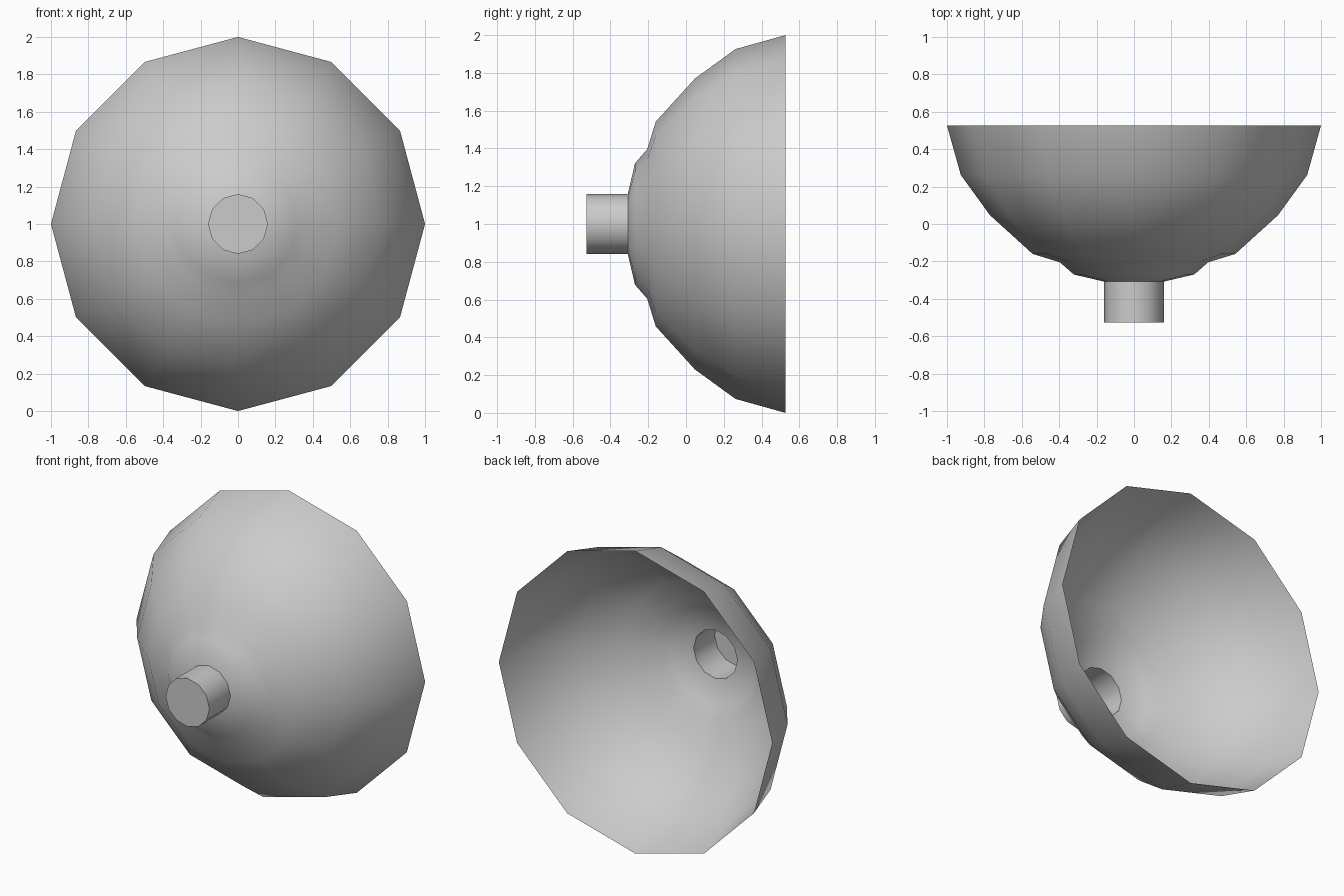
import bpy, bmesh, math

cube = bpy.data.objects.get("Cube")
if cube:
    bpy.data.objects.remove(cube, do_unlink=True)

SIDES = 12

# Plain grey paint
grey = bpy.data.materials.new("plain_grey")
grey.use_nodes = True
color = (0.6, 0.6, 0.6, 1)
grey.diffuse_color = color
grey.node_tree.nodes["Principled BSDF"].inputs["Base Color"].default_value = color


def lathe(name, profile, cap=False):
    """Turn (radius, y) points around the front-back axis through z = 1."""
    bm = bmesh.new()
    rings = []
    for r, y in profile:
        angles = [math.tau * i / SIDES for i in range(SIDES)]
        rings.append([bm.verts.new((r * math.cos(a), y, 1 + r * math.sin(a))) for a in angles])
    for a, b in zip(rings, rings[1:]):
        for i in range(SIDES):
            j = (i + 1) % SIDES
            bm.faces.new((a[i], b[i], b[j], a[j]))
    if cap:
        bm.faces.new(rings[-1])
    bmesh.ops.recalc_face_normals(bm, faces=bm.faces)
    # Make the normals point out of the bowl
    f = bm.faces[0]
    c = f.calc_center_median()
    if f.normal.x * c.x + f.normal.z * (c.z - 1) < 0:
        bmesh.ops.reverse_faces(bm, faces=bm.faces)
    mesh = bpy.data.meshes.new(name)
    bm.to_mesh(mesh)
    bm.free()
    mesh.materials.append(grey)
    obj = bpy.data.objects.new(name, mesh)
    bpy.context.collection.objects.link(obj)
    bpy.ops.object.select_all(action='DESELECT')
    obj.select_set(True)
    bpy.context.view_layer.objects.active = obj
    bpy.ops.object.shade_smooth_by_angle(angle=math.radians(50))
    return obj


# Open bowl with a stepped shoulder near the neck
lathe("bowl", [(1, 0.527), (0.926, 0.262), (0.77, 0.047), (0.542, -0.16),
               (0.396, -0.205), (0.322, -0.27), (0.16, -0.308)])

# Short neck, closed at the front and open into the bowl
lathe("neck", [(0.16, -0.308), (0.16, -0.527)], cap=True)
